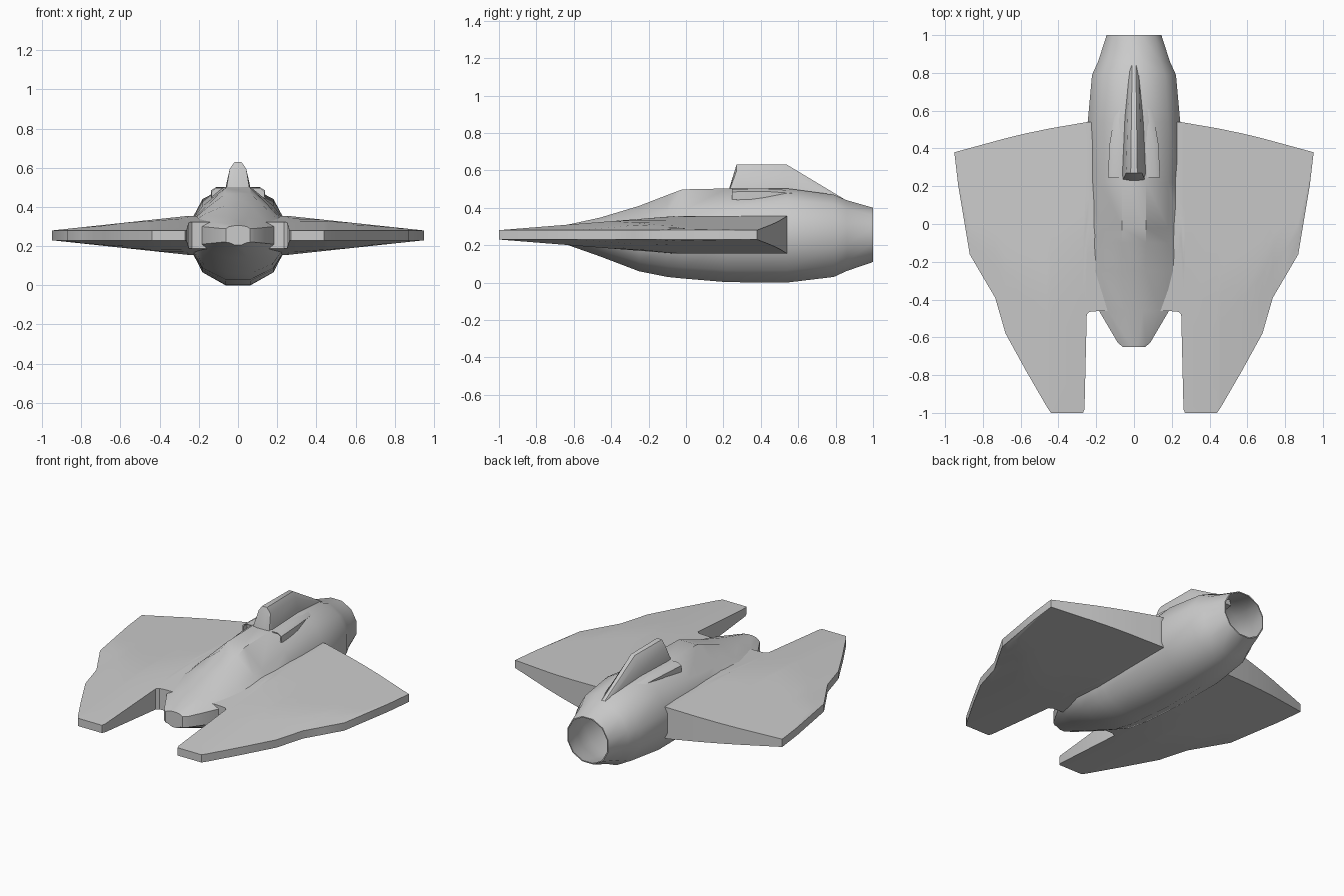
import bpy, bmesh, math

cube = bpy.data.objects.get("Cube")
if cube:
    bpy.data.objects.remove(cube, do_unlink=True)

grey = bpy.data.materials.new("hull_grey")
grey.use_nodes = True
colour = (0.6, 0.6, 0.6, 1)
grey.diffuse_color = colour
grey.node_tree.nodes["Principled BSDF"].inputs["Base Color"].default_value = colour
MID = 0.255  # height of the wing plane


def loft(name, rings, angle=35, cap_end=True):
    """Skin a list of closed rings and cap the ends."""
    bm = bmesh.new()
    rows = [[bm.verts.new(p) for p in ring] for ring in rings]
    for a, b in zip(rows, rows[1:]):
        for i in range(len(a)):
            j = (i + 1) % len(a)
            bm.faces.new((a[i], a[j], b[j], b[i]))
    bm.faces.new(rows[0])
    if cap_end:
        bm.faces.new(rows[-1])
    bmesh.ops.recalc_face_normals(bm, faces=bm.faces)
    mesh = bpy.data.meshes.new(name)
    bm.to_mesh(mesh)
    bm.free()
    mesh.materials.append(grey)
    obj = bpy.data.objects.new(name, mesh)
    bpy.context.collection.objects.link(obj)
    bpy.ops.object.select_all(action="DESELECT")
    bpy.context.view_layer.objects.active = obj
    obj.select_set(True)
    bpy.ops.object.shade_smooth_by_angle(angle=math.radians(angle))
    return obj


def lerp_table(table, x):
    for (x0, v0), (x1, v1) in zip(table, table[1:]):
        if x <= x1:
            return v0 + (v1 - v0) * max(0, x - x0) / (x1 - x0)
    return table[-1][1]


# Wing: chord sections across the span, with two forward prongs
LEADING = [(0, -.46), (.18, -.46), (.235, -.465), (.25, -.48), (.262, -.98),
           (.27, -1), (.44, -1), (.46, -.97), (.57, -.78), (.68, -.58), (.735, -.39),
           (.8, -.28), (.87, -.16), (.93, .2), (.95, .37)]
TRAILING = [(0, .54), (.245, .54), (.4, .515), (.62, .47), (.95, .38)]


def wing_half_height(x, y):
    span = .025 + .075 * min(1, (.95 - x) / .7)
    front = -1 if x < .44 else lerp_table(LEADING, x)
    return min(span, .025 + .08 * (y - front))


def wing_section(x):
    ax, steps = abs(x), 10
    y0, y1 = lerp_table(LEADING, ax), lerp_table(TRAILING, ax)
    ys = [y0 + (y1 - y0) * i / steps for i in range(steps + 1)]
    top = [(x, y, MID + wing_half_height(ax, y)) for y in ys]
    return top + [(x, y, 2 * MID - z) for x, y, z in reversed(top)]


stations = [x for x, _ in LEADING]
loft("wing", [wing_section(x) for x in [-s for s in stations[:0:-1]] + stations])


# Fuselage: twelve-sided rings from the nose to the open exhaust
def body_ring(y, w, bottom, top, shoulder, side):
    low = MID - (MID - bottom) * .74
    half = [(.26 * w, bottom), (.74 * w, low), (w, MID - side),
            (w, MID + side), (.74 * w, shoulder), (.26 * w, top)]
    return [(x, y, z) for x, z in half] + [(-x, y, z) for x, z in reversed(half)]


def round_ring(y, r):
    return body_ring(y, r, MID - r, MID + r, MID + .74 * r, .27 * r)


body = [body_ring(*s) for s in (
    (-.65, .06, .205, .305, .3, .035),
    (-.63, .085, .2, .31, .3, .035),
    (-.46, .185, .14, .347, .325, .045),
    (-.25, .24, .06, .41, .36, .06),
    (-.1, .245, .03, .468, .378, .065),
    (-.02, .245, .022, .498, .385, .065),
    (.22, .245, .002, .503, .405, .065),
    (.54, .245, 0, .503, .44, .065),
    (.79, .222, .03, .47, .42, .06),
    (.86, .19, .062, .44, .39, .05))]
tube = [round_ring(y, r) for y, r in ((1, .145), (1, .138), (.86, .175), (.75, .2), (.5, .2))]
loft("fuselage", body + tube)


# Tail fin: rounded wedge, sloping down to the exhaust
def fin_ring(y, base, tip, top):
    low = .4
    half = [(base, low), (base * .8, low + (top - low) * .5),
            (tip * 1.2, top - .03 * (top - low) / .2), (tip * .5, top)]
    return [(x, y, z) for x, z in half] + [(-x, y, z) for x, z in reversed(half)]


loft("tail_fin", [fin_ring(*s) for s in (
    (.23, .075, .05, .5), (.27, .075, .035, .63), (.54, .06, .028, .63), (.84, .035, .02, .45))])


# Intakes: slim pods on each shoulder, recessed at the mouth
def intake_ring(side, y, inner, outer, low, high, shrink=0):
    s = shrink
    pts = [(inner + s, low + s), (outer - s, low + .01 + s), (outer - s, high - .015 - s),
           (outer - .025, high - s), (inner + s, high - s)]
    return [(side * x, y, z) for x, z in pts]


for side, label in ((1, "left"), (-1, "right")):
    loft(label + "_intake", [
        intake_ring(side, .28, .07, .138, .435, .5, .006),
        intake_ring(side, .245, .07, .138, .435, .5, .006),
        intake_ring(side, .245, .07, .138, .435, .5),
        intake_ring(side, .42, .06, .13, .42, .503),
        intake_ring(side, .6, .05, .1, .41, .49),
        intake_ring(side, .75, .03, .07, .4, .46)])
